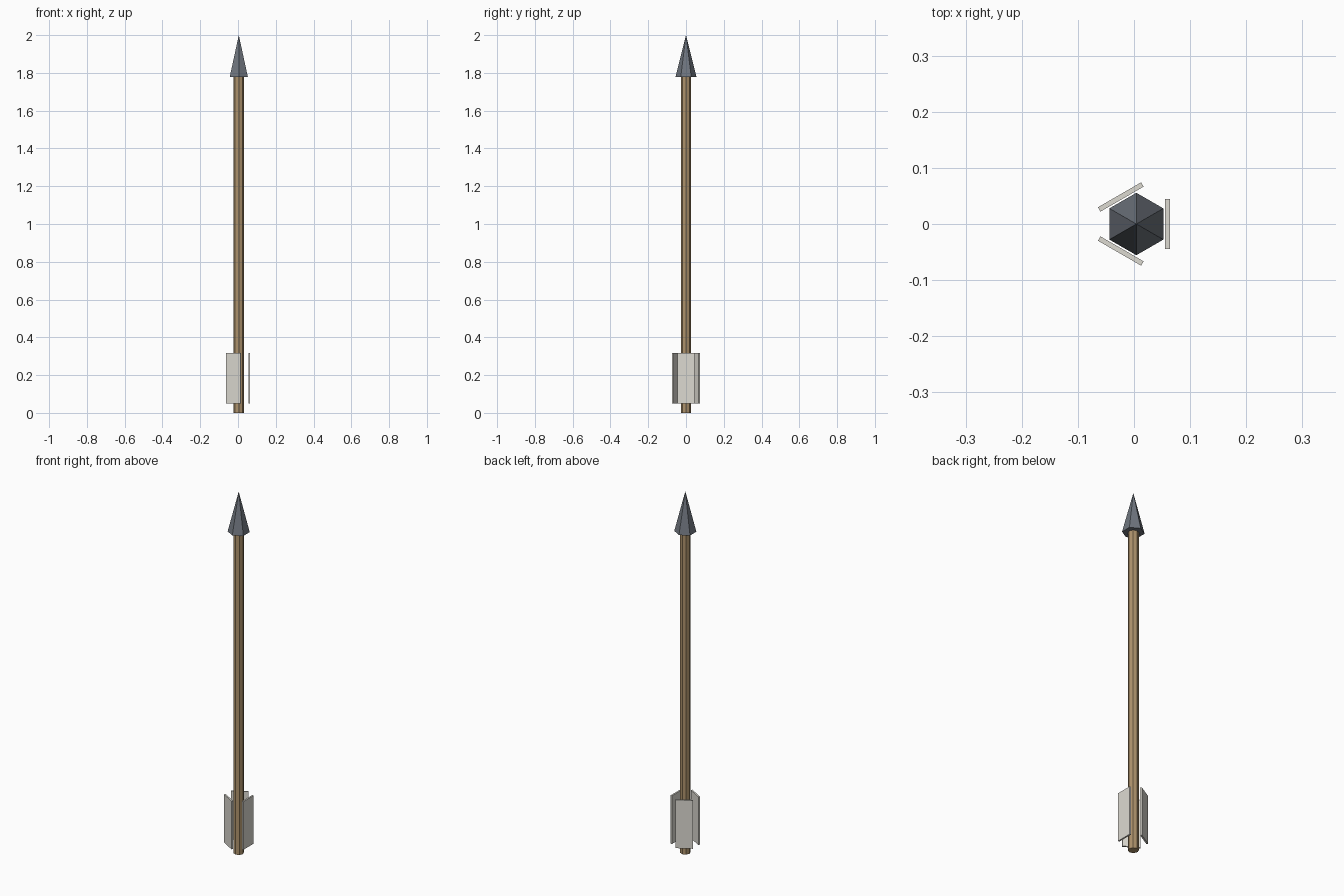
import bpy
from math import radians, cos, sin

if "Cube" in bpy.data.objects:
    bpy.data.objects.remove(bpy.data.objects["Cube"])

CX = 0.0042  # shaft axis offset that centres the whole arrow in x


def material(name, rgb):
    m = bpy.data.materials.new(name)
    m.diffuse_color = (*rgb, 1)
    m.use_nodes = True
    m.node_tree.nodes["Principled BSDF"].inputs["Base Color"].default_value = m.diffuse_color
    return m


def finish(name, mat):
    ob = bpy.context.object
    ob.name = name
    ob.data.materials.append(mat)
    return ob


wood = material("wood", (0.42, 0.29, 0.15))
metal = material("metal", (0.16, 0.18, 0.21))
feather = material("feather", (0.72, 0.70, 0.64))

# Eight-sided shaft
bpy.ops.mesh.primitive_cylinder_add(vertices=8, radius=0.0267, depth=1.778,
                                    location=(CX, 0, 0.889))
finish("shaft", wood)

# Six-sided pointed head
bpy.ops.mesh.primitive_cone_add(vertices=6, radius1=0.0556, radius2=0, depth=0.222,
                                location=(CX, 0, 1.889))
finish("arrowhead", metal)

# Three thin vanes set tangentially around the shaft
for i in range(3):
    a = radians(120 * i)
    bpy.ops.mesh.primitive_cube_add(
        size=1, location=(CX + 0.0556 * cos(a), 0.0556 * sin(a), 0.183), rotation=(0, 0, a))
    vane = finish(f"vane_{i + 1}", feather)
    vane.scale = (0.0089, 0.0889, 0.267)
